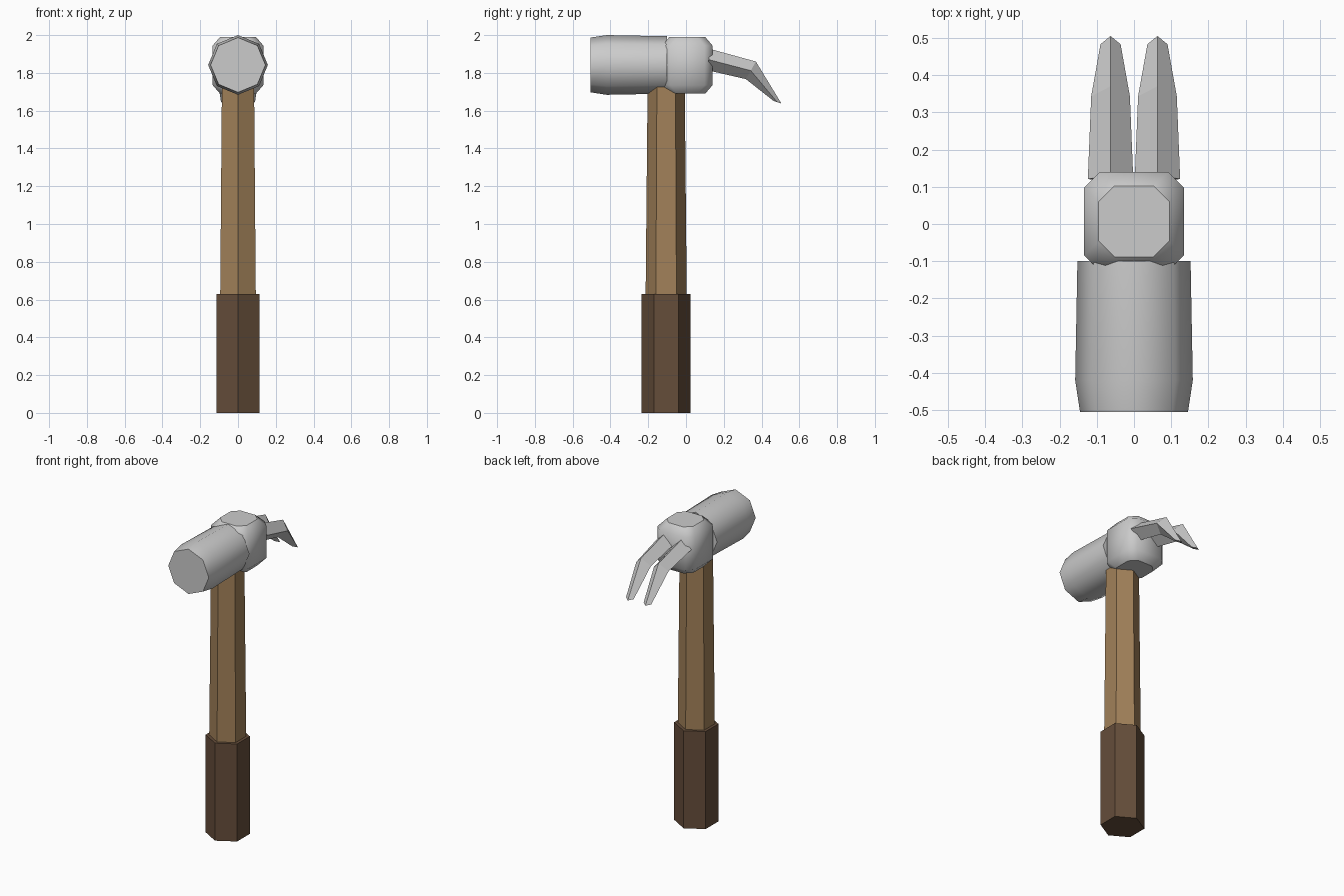
import bpy, bmesh
from math import cos, sin, tau

if "Cube" in bpy.data.objects:
    bpy.data.objects.remove(bpy.data.objects["Cube"])


def material(name, rgb):
    m = bpy.data.materials.new(name)
    m.diffuse_color = (*rgb, 1)
    m.use_nodes = True
    m.node_tree.nodes["Principled BSDF"].inputs["Base Color"].default_value = m.diffuse_color
    return m


def loft(name, rings, mat=None, smooth=False):
    """Skin a list of equal-sized vertex rings; caps stay flat."""
    bm = bmesh.new()
    loops = [[bm.verts.new(p) for p in ring] for ring in rings]
    n = len(loops[0])
    for a, b in zip(loops, loops[1:]):
        for i in range(n):
            j = (i + 1) % n
            bm.faces.new((a[i], a[j], b[j], b[i])).smooth = smooth
    caps = [bm.faces.new(loops[0]), bm.faces.new(loops[-1])]
    bmesh.ops.recalc_face_normals(bm, faces=bm.faces)
    for cap in caps:
        for e in cap.edges:
            e.smooth = False
    me = bpy.data.meshes.new(name)
    bm.to_mesh(me)
    bm.free()
    ob = bpy.data.objects.new(name, me)
    bpy.context.collection.objects.link(ob)
    if mat:
        me.materials.append(mat)
    return ob


def hexagon(r, z):
    return [(r * sin(i * tau / 6), -0.105 + r * cos(i * tau / 6), z) for i in range(6)]


def octagon_y(r, y):
    return [(r * cos(i * tau / 8), y, 1.842 + r * sin(i * tau / 8)) for i in range(8)]


def cut_rect(hx, hy, z, c=0.042, cy=0.007):
    pts = [(hx, hy - c), (hx - c, hy), (c - hx, hy), (-hx, hy - c),
           (-hx, c - hy), (c - hx, -hy), (hx - c, -hy), (hx, c - hy)]
    return [(x, y + cy, z) for x, y in pts]


def diamond(x0, x1, top, side, bottom):
    xm = (x0 + x1) / 2
    return [(xm, *top), (x1, *side), (xm, *bottom), (x0, *side)]


# Hexagonal wooden handle and thicker grip
wood = material("wood", (0.36, 0.22, 0.10))
dark = material("dark_wood", (0.13, 0.075, 0.042))
loft("handle", [hexagon(0.109, 0.6), hexagon(0.098, 1.76)], wood)
loft("grip", [hexagon(0.13, 0), hexagon(0.13, 0.63)], dark)

# Octagonal striking head
loft("striking_head", [octagon_y(0.145, -0.505), octagon_y(0.158, -0.42),
                       octagon_y(0.152, -0.1)], smooth=True)

# Chamfered central block
loft("head_block", [cut_rect(0.095, 0.095, 1.69), cut_rect(0.134, 0.133, 1.735),
                    cut_rect(0.134, 0.133, 1.945), cut_rect(0.095, 0.095, 1.99)], smooth=True)

# Pair of bent diamond-section claws
for side, label in ((1, "right"), (-1, "left")):
    rings = [diamond(0.002, 0.124, (0.13, 1.926), (0.121, 1.87), (0.11, 1.815)),
             diamond(0.011, 0.115, (0.37, 1.86), (0.343, 1.812), (0.317, 1.767)),
             diamond(0.036, 0.09, (0.505, 1.638), (0.483, 1.645), (0.463, 1.652))]
    loft(label + "_claw", [[(side * x, y, z) for x, y, z in r] for r in rings])
